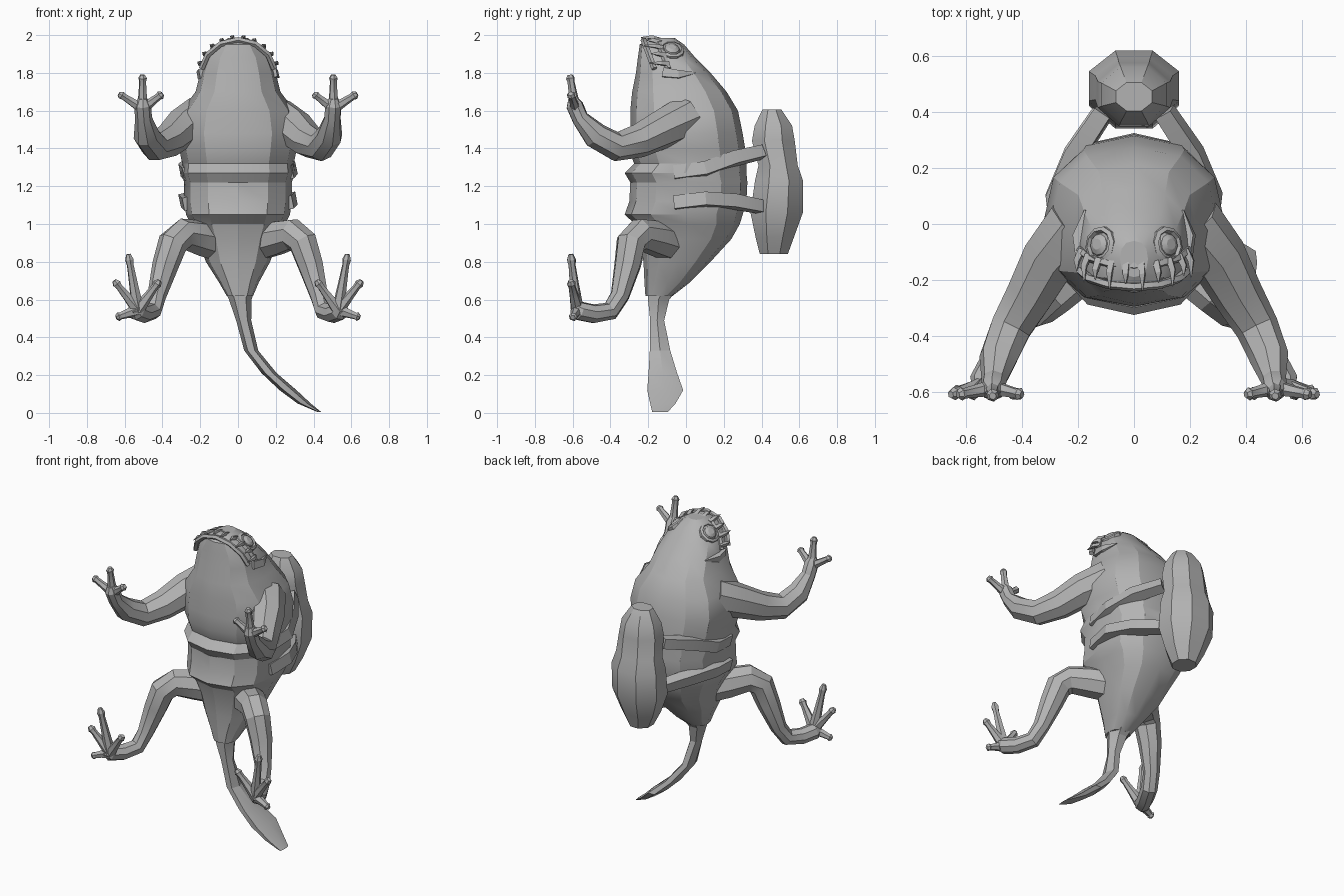
import bpy, bmesh, math
from mathutils import Vector

skin = bpy.data.materials.new("grey_skin")
skin.diffuse_color = (0.45, 0.45, 0.45, 1)


def finish(name, bm):
    bmesh.ops.recalc_face_normals(bm, faces=bm.faces)
    me = bpy.data.meshes.new(name)
    bm.to_mesh(me)
    bm.free()
    me.materials.append(skin)
    ob = bpy.data.objects.new(name, me)
    bpy.context.collection.objects.link(ob)
    return ob


def loft(name, rings):
    """Skin a list of equal-length point loops and cap both ends."""
    bm = bmesh.new()
    loops = [[bm.verts.new(p) for p in r] for r in rings]
    n = len(loops[0])
    for a, b in zip(loops, loops[1:]):
        for i in range(n):
            j = (i + 1) % n
            bm.faces.new((a[i], a[j], b[j], b[i]))
    bm.faces.new(loops[0])
    bm.faces.new(loops[-1])
    return finish(name, bm)


def power(v, e):
    return math.copysign(abs(v) ** e, v)


def stacked(name, rows, sides, e=0.85, turn=0.0):
    """Horizontal oval rings: (z, centre x, half width, front y, back y)."""
    rings = []
    for z, xc, rx, yf, yb in rows:
        ring = []
        for k in range(sides):
            a = 2 * math.pi * (k + turn) / sides
            ring.append((xc + rx * power(math.cos(a), e),
                         (yf + yb) / 2 + (yb - yf) / 2 * power(math.sin(a), e), z))
        rings.append(ring)
    return loft(name, rings)


def tube(name, pts, sides=7, flat=1.0):
    """Tapered tube through (x, y, z, radius) points."""
    ps = [Vector(p[:3]) for p in pts]
    rings = []
    ref = Vector((0.31, 0.9, 0.3)) if abs((ps[-1] - ps[0]).normalized().y) < 0.6 else Vector((1, 0, 0.2))
    for i, p in enumerate(ps):
        d = (ps[min(i + 1, len(ps) - 1)] - ps[max(i - 1, 0)]).normalized()
        u = (ref - d * ref.dot(d)).normalized()
        v = d.cross(u)
        ref = u
        r = pts[i][3]
        rings.append([p + r * (u * math.cos(a) * flat + v * math.sin(a))
                      for a in (2 * math.pi * (k + 0.5) / sides for k in range(sides))])
    return loft(name, rings)


def mx(pts, s):
    return [(p[0] * s,) + tuple(p[1:]) for p in pts]


# Head, trunk and belly folds
stacked("body", [
    (1.985, 0, 0.05, -0.19, -0.06),
    (1.95, 0, 0.11, -0.245, -0.01),
    (1.88, 0, 0.17, -0.255, 0.05),
    (1.80, 0, 0.20, -0.265, 0.13),
    (1.70, 0, 0.225, -0.285, 0.215),
    (1.60, 0, 0.30, -0.295, 0.275),
    (1.48, 0, 0.325, -0.295, 0.30),
    (1.39, 0, 0.31, -0.30, 0.315),
    (1.32, 0, 0.295, -0.275, 0.32),
    (1.27, 0, 0.30, -0.325, 0.32),
    (1.22, 0, 0.285, -0.295, 0.325),
    (1.12, 0, 0.285, -0.30, 0.32),
    (1.05, 0, 0.275, -0.325, 0.30),
    (1.00, 0, 0.25, -0.27, 0.285),
    (0.92, 0, 0.21, -0.245, 0.24),
    (0.80, 0, 0.17, -0.225, 0.13),
    (0.69, 0.005, 0.105, -0.22, 0.02),
    (0.62, 0.01, 0.07, -0.215, -0.07)], 12)

# Bent tail with an upright blade end
stacked("tail", [
    (0.70, 0.005, 0.10, -0.218, 0.01),
    (0.60, 0.012, 0.06, -0.21, -0.08),
    (0.49, 0.03, 0.04, -0.195, -0.11),
    (0.33, 0.07, 0.037, -0.20, -0.075),
    (0.21, 0.165, 0.04, -0.21, -0.035),
    (0.12, 0.265, 0.045, -0.22, 0.0),
    (0.05, 0.35, 0.035, -0.20, -0.045),
    (0.005, 0.43, 0.01, -0.185, -0.09)], 6, 1.0)

# Pod carried on the back
stacked("back_pod", [
    (1.605, 0, 0.07, 0.40, 0.51),
    (1.52, 0, 0.125, 0.355, 0.57),
    (1.44, 0, 0.14, 0.34, 0.585),
    (1.31, 0, 0.15, 0.375, 0.60),
    (1.23, 0, 0.175, 0.355, 0.63),
    (1.06, 0, 0.175, 0.33, 0.63),
    (0.93, 0, 0.125, 0.36, 0.58),
    (0.84, 0, 0.075, 0.385, 0.545)], 8, 1.0, 0.5)

# Lips curving over the snout
ARC = [-80, -55, -28, 0, 28, 55, 80]


def lip_point(deg, y0):
    a = math.radians(deg)
    return (0.195 * math.sin(a), y0 + 0.07 * (1 - math.cos(a)), 1.79 + 0.185 * math.cos(a))


for nm, y0 in (("lower_lip", -0.225), ("upper_lip", -0.15)):
    tube(nm, [lip_point(d, y0) + (0.016,) for d in ARC], 5)

# Teeth along the mouth
for i, deg in enumerate((-72, -56, -40, -24, -8, 8, 24, 40, 56, 72)):
    x, y, z = lip_point(deg, -0.15)
    a = math.radians(deg)
    ox, oz = math.sin(a) * 0.02, math.cos(a) * 0.015
    drop = 0.09 if i % 2 else 0.065
    tube("tooth", [(x, y + 0.01, z, 0.016), (x + ox, y - 0.03, z + oz, 0.014),
                   (x + ox, y - drop, z + oz, 0.002)], 4)

for s in (-1, 1):
    side = "left" if s < 0 else "right"

    # Eye with a raised socket
    n = Vector((0.62 * s, 0.12, 0.75)).normalized()
    c = Vector((0.118 * s, -0.075, 1.92))
    rot = n.to_track_quat('Z', 'Y').to_matrix()
    rings = [[c + rot @ Vector((r * math.cos(t), r * math.sin(t), h))
              for t in (math.tau * k / 10 for k in range(10))]
             for r, h in ((0.068, -0.03), (0.066, 0.008), (0.052, 0.016), (0.045, 0.0),
                          (0.038, 0.014), (0.02, 0.024))]
    loft(side + "_eye", rings)

    # Pointed brow fold behind the jaw corner
    tube(side + "_cheek_fin", mx([(0.18, -0.12, 1.80, 0.035), (0.195, -0.04, 1.79, 0.03),
                                  (0.175, 0.05, 1.80, 0.004)], s), 4)

    # Arm
    tube(side + "_arm", mx([
        (0.20, 0.00, 1.56, 0.12), (0.30, -0.12, 1.505, 0.105), (0.37, -0.25, 1.44, 0.09),
        (0.44, -0.37, 1.41, 0.078), (0.485, -0.48, 1.47, 0.07), (0.50, -0.56, 1.56, 0.045),
        (0.505, -0.59, 1.63, 0.045), (0.505, -0.60, 1.665, 0.025)], s), 8)
    for tip in ((0.63, -0.61, 1.69), (0.505, -0.615, 1.79), (0.40, -0.61, 1.69)):
        b = Vector((0.505, -0.585, 1.61))
        t = Vector(tip)
        path = [tuple(b.lerp(t, f)) + (r,) for f, r in
                ((0, 0.03), (0.45, 0.023), (0.8, 0.019), (0.9, 0.024), (1, 0.013))]
        tube(side + "_finger", mx(path, s), 6)

    # Leg and foot
    tube(side + "_leg", mx([
        (0.10, -0.08, 0.90, 0.10), (0.20, -0.16, 0.925, 0.095), (0.29, -0.245, 0.945, 0.085),
        (0.345, -0.29, 0.90, 0.08), (0.385, -0.31, 0.78, 0.07), (0.43, -0.35, 0.62, 0.05),
        (0.455, -0.40, 0.54, 0.05), (0.50, -0.49, 0.525, 0.05), (0.54, -0.565, 0.54, 0.05),
        (0.55, -0.595, 0.56, 0.03)], s), 8)
    for tip in ((0.58, -0.61, 0.84), (0.415, -0.61, 0.70), (0.655, -0.61, 0.70), (0.645, -0.60, 0.505)):
        b = Vector((0.53, -0.575, 0.545))
        t = Vector(tip)
        path = [tuple(b.lerp(t, f)) + (r,) for f, r in
                ((0, 0.035), (0.45, 0.025), (0.8, 0.019), (0.9, 0.024), (1, 0.013))]
        tube(side + "_toe", mx(path, s), 6)

    # Straps holding the pod
    for zb, zp, w in ((1.27, 1.38, 0.05), (1.11, 1.09, 0.05)):
        tube(side + "_strap", mx([
            (0.255, -0.06, zb, w), (0.275, 0.10, zb + 0.02, w),
            (0.21, 0.25, (zb + zp) / 2 + 0.02, w), (0.11, 0.40, zp, w * 0.9)], s), 4)

# Smooth the gentle bends and keep hard creases
for ob in bpy.context.collection.objects:
    ob.select_set(True)
    bpy.context.view_layer.objects.active = ob
bpy.ops.object.shade_smooth_by_angle(angle=math.radians(25))
